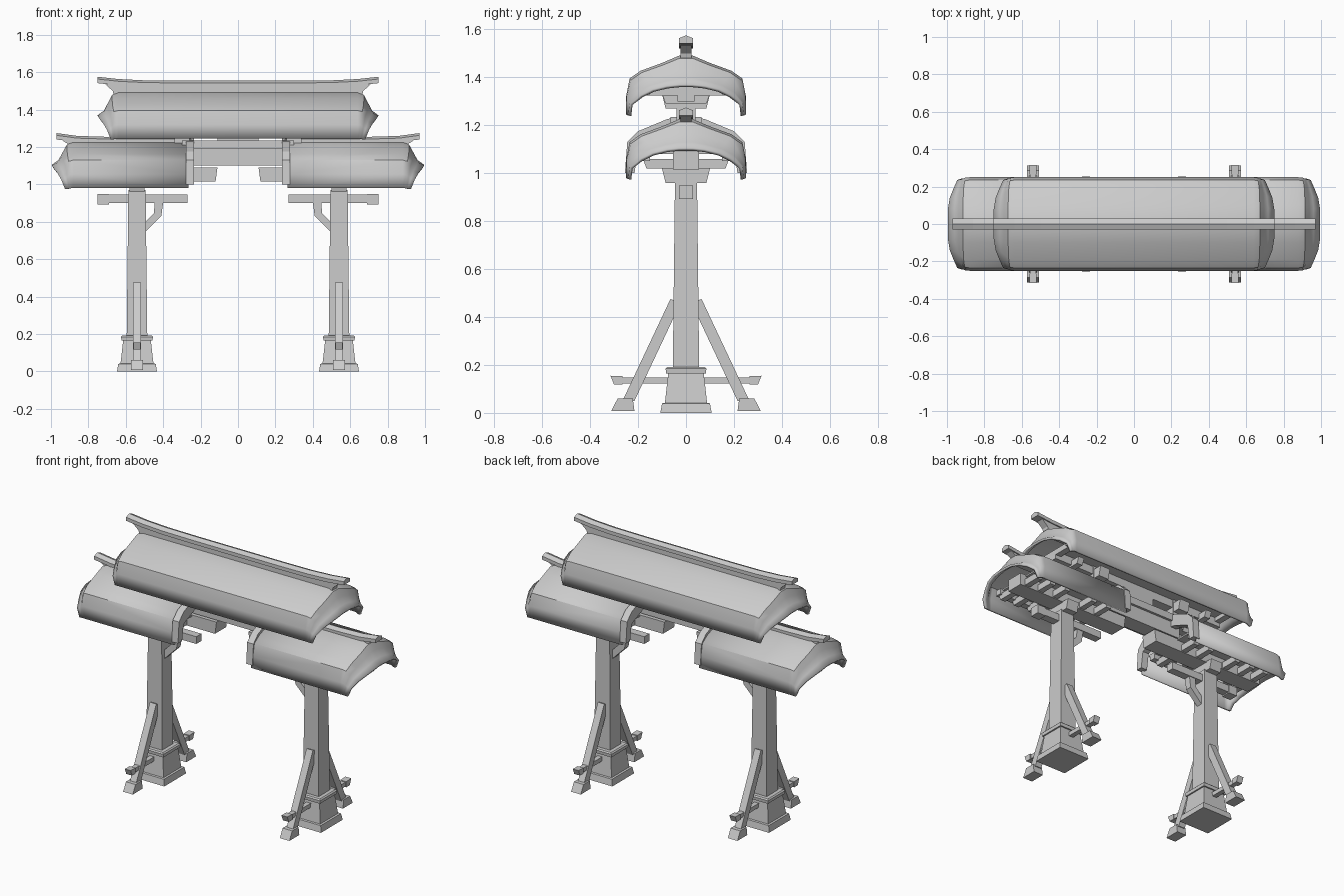
import bpy, bmesh, math

if "Cube" in bpy.data.objects:
    bpy.data.objects.remove(bpy.data.objects["Cube"])

grey = bpy.data.materials.new("plain_grey")
grey.use_nodes = True
GREY = (0.6, 0.6, 0.6, 1)
grey.diffuse_color = GREY
grey.node_tree.nodes["Principled BSDF"].inputs["Base Color"].default_value = GREY


def finish(name, bm):
    bmesh.ops.recalc_face_normals(bm, faces=bm.faces)
    mesh = bpy.data.meshes.new(name)
    bm.to_mesh(mesh)
    bm.free()
    ob = bpy.data.objects.new(name, mesh)
    bpy.context.collection.objects.link(ob)
    mesh.materials.append(grey)
    return ob


def loft(name, rings, closed=True):
    """Skin a row of rings; closed rings get end caps."""
    bm = bmesh.new()
    vs = [[bm.verts.new(p) for p in ring] for ring in rings]
    n = len(vs[0])
    for a, b in zip(vs, vs[1:]):
        for i in range(n if closed else n - 1):
            j = (i + 1) % n
            bm.faces.new((a[i], a[j], b[j], b[i]))
    if closed:
        bm.faces.new(vs[0])
        bm.faces.new(vs[-1])
    return finish(name, bm)


def prism(name, pts, axis, a, b):
    """Extrude a 2D outline along x (pts are y, z) or y (pts are x, z)."""
    if axis == "x":
        return loft(name, [[(d, u, v) for u, v in pts] for d in (a, b)])
    return loft(name, [[(u, d, v) for u, v in pts] for d in (a, b)])


def box(name, x0, x1, y0, y1, z0, z1):
    return prism(name, [(x0, z0), (x1, z0), (x1, z1), (x0, z1)], "y", y0, y1)


def tower(name, cx, levels):
    """Square stack of (half width, z) levels."""
    return loft(name, [[(cx + i * w, j * w, z) for i, j in
                        ((-1, -1), (1, -1), (1, 1), (-1, 1))] for w, z in levels])


# Roof shells: body section, and the flared lip at the gable end (x inset, y, z)
BODY = [(0, 0), (.03, 0), (.1, -.03), (.19, -.063), (.235, -.095), (.25, -.17), (.25, -.245)]
LIP = [(0, 0, -.12), (0, .03, -.12), (0, .08, -.125), (.01, .14, -.14),
       (.03, .19, -.165), (.05, .235, -.2), (.07, .242, -.25)]
FLARE = [(0, 0), (.3, .1), (.5, .45), (.7, .8), (1, 1)]


def roof_rings(d, start, end, tip, ridge):
    rings = [[(d * start, y, ridge + z) for y, z in BODY]]
    for s, t in FLARE:
        rings.append([(d * (end + (tip - inset - end) * s),
                       y + (ly - y) * t, ridge + z + (lz - z) * t)
                      for (y, z), (inset, ly, lz) in zip(BODY, LIP)])
    return [[(x, -y, z) for x, y, z in r[:0:-1]] + r for r in rings]


def roof(name, rings):
    ob = loft(name, rings, closed=False)
    if sum(p.normal.z for p in ob.data.polygons) < 0:
        ob.data.flip_normals()
    thick = ob.modifiers.new("thickness", "SOLIDIFY")
    thick.thickness = .014
    thick.offset = -1
    bpy.ops.object.select_all(action="DESELECT")
    bpy.context.view_layer.objects.active = ob
    ob.select_set(True)
    bpy.ops.object.shade_smooth_by_angle(angle=math.radians(38))


def ridge_cap(name, path):
    """Five-sided cap swept along (x, z of underside)."""
    section = [(-.03, 0), (.03, 0), (.03, .022), (0, .034), (-.03, .022)]
    loft(name, [[(x, y, z + h) for y, h in section] for x, z in path])


def tie(name, cx, w, z0, z1, reach):
    """Cross tie with undercut ends."""
    prism(name, [(-reach + .015, z0), (reach - .015, z0), (reach, z1), (-reach, z1)],
          "x", cx - w, cx + w)


# Upper roof and its ridge
TOP, LOW = 1.49, 1.225
upper = roof_rings(-1, .01, .64, .75, TOP)[::-1] + roof_rings(1, .01, .64, .75, TOP)
roof("upper_roof", upper)
rise = [(.3, 0), (.5, .002), (.64, .009), (.75, .021)]
ridge_cap("upper_ridge_cap", [(-x, 1.52 + r) for x, r in rise[::-1]]
          + [(x, 1.52 + r) for x, r in rise])
prism("upper_ridge_web", [(-.66, 1.46), (.66, 1.46), (.67, 1.5), (.71, 1.535),
                          (.5, 1.525), (-.5, 1.525), (-.71, 1.535), (-.67, 1.5)],
      "y", -.023, .023)

# Framing beneath the upper roof
box("upper_ceiling", -.6, .6, -.2, .2, 1.35, 1.36)
for e in (-1, 1):
    box("upper_purlin", -.64, .64, e * .17 - .02, e * .17 + .02, 1.325, 1.36)
    box("upper_end_beam", e * .6 - .02, e * .6 + .02, -.19, .19, 1.325, 1.36)
    box("upper_post", e * .3 - .04, e * .3 + .04, -.04, .04, 1.18, 1.35)
    tie("upper_tie", e * .3, .035, 1.27, 1.33, .1)
    tie("upper_outer_tie", e * .48, .02, 1.29, 1.33, .1)
box("upper_spine", -.62, .62, -.035, .035, 1.3, 1.35)

# Beam joining the two sides
box("centre_beam", -.3, .3, -.05, .05, 1.1, 1.19)
box("centre_beam_top", -.3, .3, -.065, .065, 1.19, 1.235)
box("centre_block", -.11, .11, -.04, .04, 1.235, 1.3)

for d, side in ((1, "left_"), (-1, "right_")):
    cx = d * .54
    # Lower roof, ridge and inner verge board
    roof(side + "lower_roof", roof_rings(d, .265, .88, .995, LOW))
    ridge_cap(side + "lower_ridge_cap", [(d * x, z) for x, z in
              ((.25, 1.22), (.7, 1.22), (.86, 1.225), (.97, 1.24))])
    prism(side + "lower_ridge_web", [(d * x, z) for x, z in
          ((.27, 1.18), (.88, 1.18), (.9, 1.21), (.94, 1.235), (.27, 1.225))],
          "y", -.023, .023)
    arch = [(0, 1.245), (.08, 1.225), (.2, 1.175), (.245, 1.13), (.255, 1.0)]
    under = [(.215, 1.0), (.2, 1.1), (.08, 1.15), (0, 1.16)]
    half = arch + under
    prism(side + "verge_board", half + [(-y, z) for y, z in half[-2:0:-1]],
          "x", d * .235, d * .278)

    # Framing beneath the lower roof
    prism(side + "spine_beam", [(d * x, z) for x, z in
          ((.12, 1.015), (.9, 1.015), (.9, 1.09), (.11, 1.09))], "y", -.055, .055)
    box(side + "lower_ceiling", d * .28, d * .86, -.2, .2, 1.08, 1.09)
    for e in (-1, 1):
        box(side + "lower_purlin", d * .28, d * .88, e * .17 - .02, e * .17 + .02,
            1.05, 1.085)
    for x in (.33, .44, .64, .75, .85):
        tie(side + "rafter_tie", d * x, .018, 1.02, 1.06, .18)
    tie(side + "post_tie", cx, .04, .96, 1.02, .1)

    # Post with stepped footing
    tower(side + "post", cx, [(.056, .1), (.046, .97)])
    tower(side + "footing", cx, [(.107, 0), (.1, .04), (.088, .042), (.074, .165)])
    tower(side + "footing_band", cx, [(.083, .165), (.085, .185), (.078, .192)])

    # Side arm with end block and curved bracket
    box(side + "arm", d * .27, d * .7, -.025, .025, .9, .945)
    box(side + "arm_end", d * .69, d * .75, -.03, .03, .893, .948)
    prism(side + "arm_bracket", [(d * x, z) for x, z in
          ((.495, .745), (.495, .8), (.45, .845), (.445, .905), (.4, .905),
           (.41, .83))], "y", -.02, .02)

    # Front and back struts, feet and rails
    for e, end in ((-1, "front_"), (1, "back_")):
        prism(side + end + "strut", [(e * y, z) for y, z in
              ((.05, .47), (.065, .475), (.265, .05), (.215, .05), (.05, .4))],
              "x", cx - .022, cx + .022)
        prism(side + end + "foot", [(e * y, z) for y, z in
              ((.215, .008), (.312, .008), (.285, .06), (.222, .06))],
              "x", cx - .033, cx + .033)
        box(side + end + "rail", cx - .015, cx + .015, e * .06, e * .3, .122, .148)
        prism(side + end + "rail_end", [(e * y, z) for y, z in
              ((.265, .118), (.3, .118), (.315, .155), (.265, .153))],
              "x", cx - .02, cx + .02)
